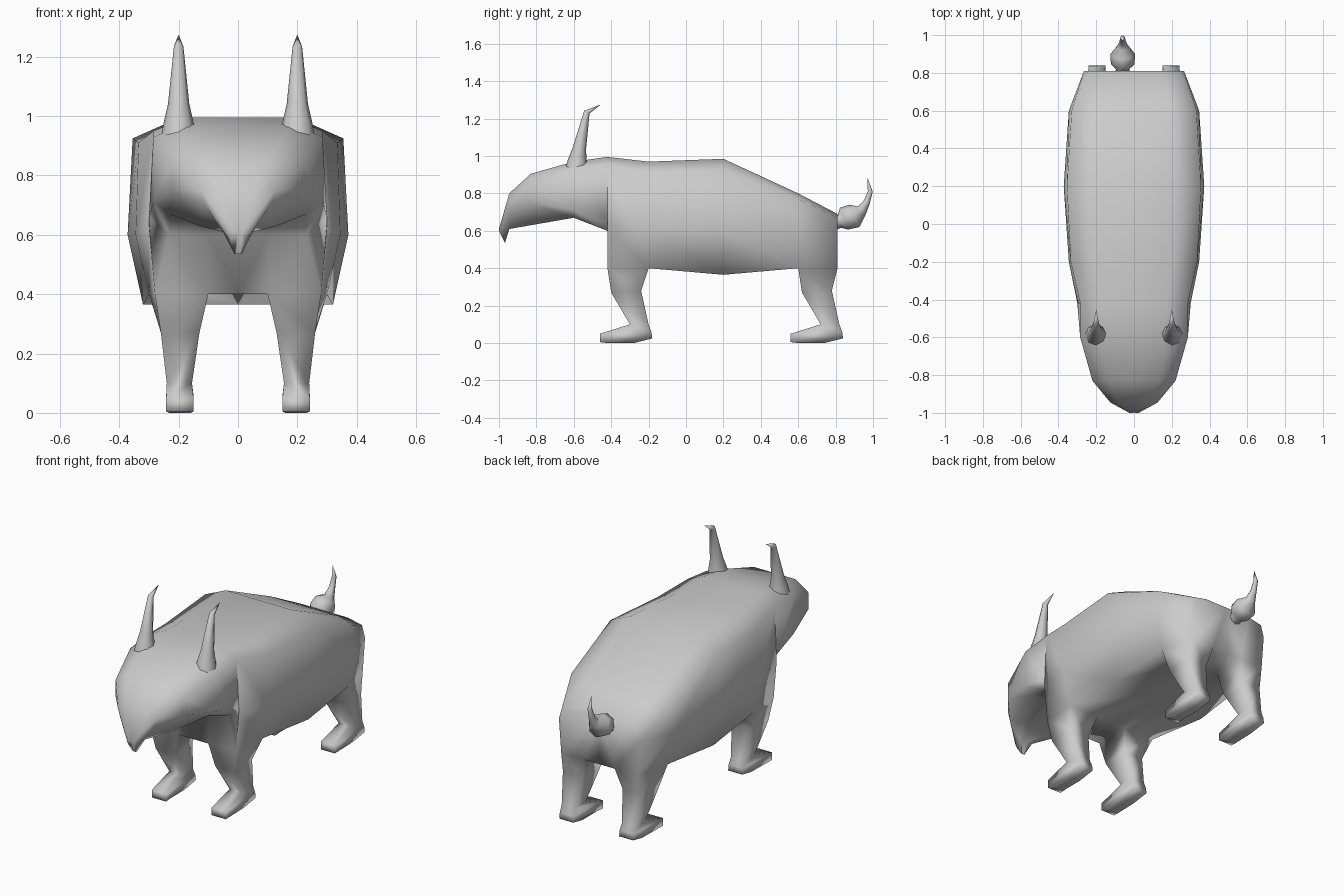
import bpy
import bmesh
from mathutils import Vector, Matrix
from math import radians

default = bpy.data.objects.get("Cube")
if default:
    bpy.data.objects.remove(default, do_unlink=True)

HIDE = (0.6, 0.6, 0.6, 1)
hide_material = bpy.data.materials.new("grey_hide")
hide_material.use_nodes = True
hide_material.diffuse_color = HIDE
hide_material.node_tree.nodes["Principled BSDF"].inputs["Base Color"].default_value = HIDE


def finish(bm, name, angle, mirrored=False):
    """Turn a bmesh into a smooth shaded object, optionally mirrored across x."""
    bmesh.ops.remove_doubles(bm, verts=bm.verts, dist=0.0005)
    bmesh.ops.recalc_face_normals(bm, faces=bm.faces)
    mesh = bpy.data.meshes.new(name)
    bm.to_mesh(mesh)
    bm.free()
    mesh.materials.append(hide_material)
    obj = bpy.data.objects.new(name, mesh)
    bpy.context.collection.objects.link(obj)
    bpy.ops.object.select_all(action='DESELECT')
    obj.select_set(True)
    bpy.context.view_layer.objects.active = obj
    if mirrored:
        mirror = obj.modifiers.new("mirror", 'MIRROR')
        mirror.use_clip = True
        bpy.ops.object.modifier_apply(modifier=mirror.name)
    bpy.ops.object.shade_smooth_by_angle(angle=radians(angle))
    return obj


def bridge(bm, first, second, closed=True, skip=()):
    """Join two equally long vertex loops with quads."""
    count = len(first)
    for j in range(count if closed else count - 1):
        k = (j + 1) % count
        if j not in skip:
            bm.faces.new((first[j], first[k], second[k], second[j]))


def half_section(bm, y, low, high, w_low, w_mid, w_up, z_mid, z_up):
    """Half cross-section from belly centre, round the flank, to the spine."""
    inner = min(0.1, w_low * 0.5)
    points = [(0, low), (inner, low), (w_low, low), (w_mid, z_mid),
              (w_up, z_up), (w_up * 0.62, high), (0, high)]
    return [bm.verts.new((x, y, z)) for x, z in points]


def grow_leg(bm, front, back, start):
    """Grow a leg and foot down from the belly opening between two sections."""
    loop = [front[1], front[2], back[2], back[1]]
    # front y, front z, back y, back z, inner x, outer x
    steps = [
        (0.02, 0.27, 0.18, 0.28, 0.13, 0.26),
        (0.12, 0.10, 0.22, 0.10, 0.155, 0.24),
        (-0.04, 0.05, 0.235, 0.06, 0.15, 0.242),
        (-0.04, 0.005, 0.24, 0.025, 0.15, 0.242),
        (0.0, 0, 0.14, 0, 0.16, 0.232),
    ]
    for yf, zf, yb, zb, xi, xo in steps:
        corners = [(xi, yf, zf), (xo, yf, zf), (xo, yb, zb), (xi, yb, zb)]
        ring = [bm.verts.new((x, start + y, z)) for x, y, z in corners]
        bridge(bm, loop, ring)
        loop = ring
    bm.faces.new(loop)


def tapered_tube(name, path, sides=8):
    """Round tube along (x, y, z, radius) points."""
    bm = bmesh.new()
    centres = [Vector(p[:3]) for p in path]
    last, rings = len(path) - 1, []
    for i, point in enumerate(path):
        direction = centres[min(i + 1, last)] - centres[max(i - 1, 0)]
        turn = direction.to_track_quat('Z', 'X').to_matrix().to_4x4()
        ring = bmesh.ops.create_circle(
            bm, segments=sides, radius=max(point[3], 0.0001),
            matrix=Matrix.Translation(centres[i]) @ turn)["verts"]
        rings.append(ring)
    for first, second in zip(rings, rings[1:]):
        bridge(bm, first, second)
    return finish(bm, name, 80)


# Body and head: half sections from rump to beak
# y, bottom z, top z, bottom width, middle width, upper width, middle z, upper z
SECTIONS = [
    (0.81, 0.4, 0.69, 0.25, 0.265, 0.245, 0.6, 0.67),
    (0.6, 0.4, 0.8, 0.3, 0.345, 0.33, 0.6, 0.77),
    (0.2, 0.365, 0.985, 0.32, 0.372, 0.355, 0.6, 0.925),
    (-0.2, 0.4, 0.97, 0.3, 0.345, 0.335, 0.6, 0.91),
    (-0.42, 0.4, 0.995, 0.28, 0.3, 0.285, 0.62, 0.95),
    (-0.42, 0.6, 0.995, 0.23, 0.3, 0.285, 0.66, 0.95),
    (-0.6, 0.67, 0.97, 0.23, 0.285, 0.285, 0.71, 0.93),
    (-0.83, 0.63, 0.905, 0.13, 0.22, 0.22, 0.75, 0.85),
    (-0.945, 0.61, 0.8, 0.05, 0.11, 0.125, 0.7, 0.75),
    (-1.0, 0.535, 0.61, 0.012, 0.025, 0.025, 0.58, 0.6),
]
bm = bmesh.new()
loops = [half_section(bm, *section) for section in SECTIONS]
LEG_STRIPS = {0: 0.6, 3: -0.42}
for i, (rear, fore) in enumerate(zip(loops, loops[1:])):
    bridge(bm, rear, fore, closed=False, skip=(1,) if i in LEG_STRIPS else ())
bm.faces.new(loops[0])
bm.faces.new(loops[-1])

# Hooked beak point
for vert in loops[-1]:
    vert.co.y += max(0, 0.6 - vert.co.z) * 0.5

# Legs grow out of the belly
for i, start in LEG_STRIPS.items():
    grow_leg(bm, loops[i + 1], loops[i], start)
finish(bm, "body_with_legs", 100, mirrored=True)

# Horns
for label, side in (("left", 1), ("right", -1)):
    tapered_tube(label + "_horn", [
        (0.2 * side, -0.585, 0.93, 0.06),
        (0.2 * side, -0.58, 0.98, 0.05),
        (0.2 * side, -0.57, 1.04, 0.036),
        (0.2 * side, -0.53, 1.235, 0.016),
        (0.2 * side, -0.455, 1.275, 0),
    ])

# Tail: thin root, round bulb and curled tip
TAIL_X = -0.06
TAIL = [(0.77, 0.645, 0.05), (0.82, 0.65, 0.035), (0.845, 0.665, 0.062),
        (0.9, 0.68, 0.066), (0.94, 0.71, 0.03), (0.965, 0.75, 0.018),
        (0.985, 0.81, 0.013), (0.97, 0.885, 0)]
tapered_tube("tail", [(TAIL_X, y, z, r) for y, z, r in TAIL])
